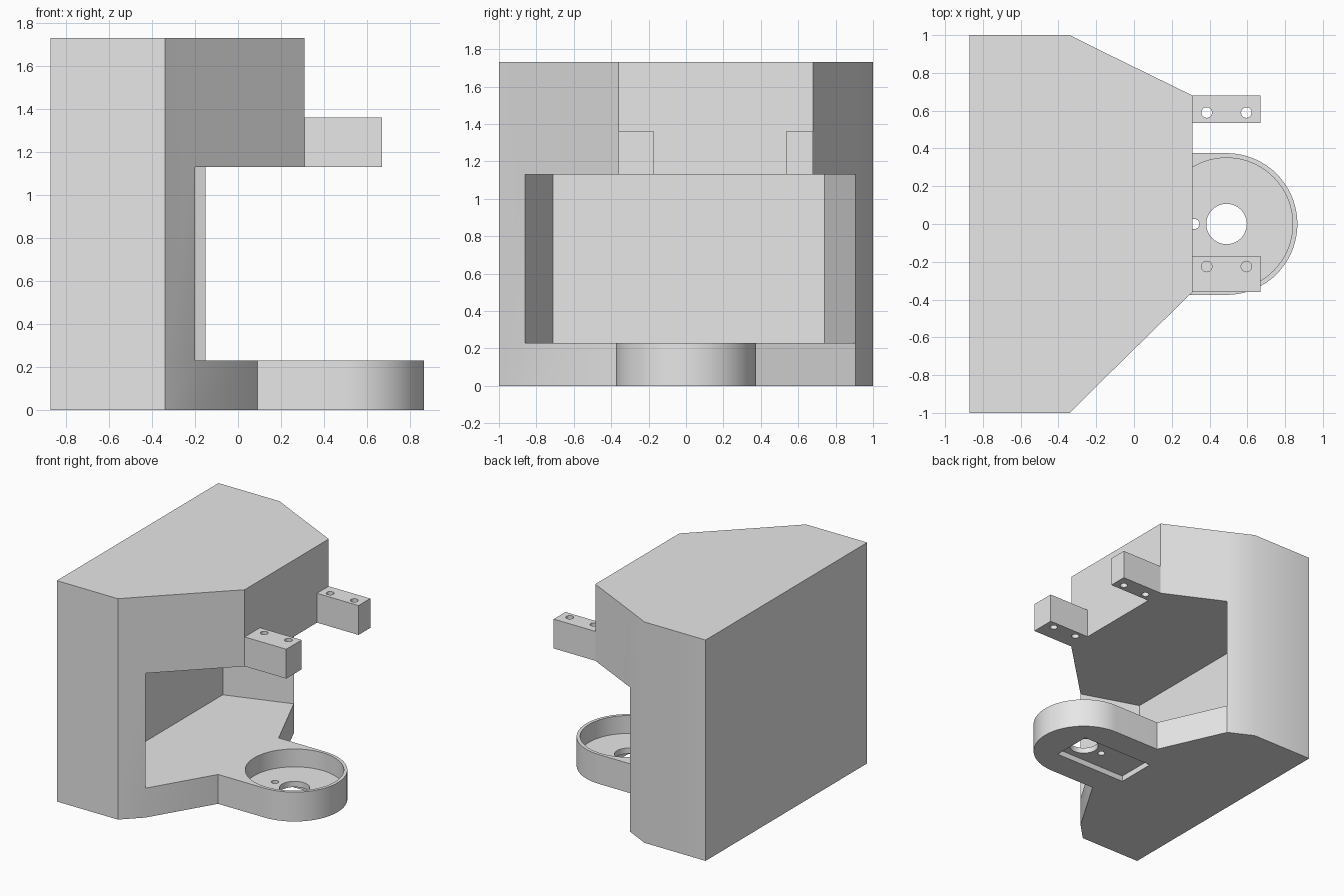
import bpy, bmesh, math

cube = bpy.data.objects.get("Cube")
if cube:
    bpy.data.objects.remove(cube, do_unlink=True)

grey = bpy.data.materials.new("plain_grey")
grey.use_nodes = True
grey.diffuse_color = (0.8, 0.8, 0.8, 1)
grey.node_tree.nodes["Principled BSDF"].inputs["Base Color"].default_value = (0.8, 0.8, 0.8, 1)


def add_faces(bm, rings):
    """Add each ring of 3D points as one face."""
    for ring in rings:
        bm.faces.new([bm.verts.new(p) for p in ring])


def lift(outline, z):
    return [(x, y, z) for x, y in outline]


def walls(outline, z0, z1):
    """Vertical quads round a closed outline."""
    pairs = zip(outline, outline[1:] + outline[:1])
    return [[(*a, z0), (*b, z0), (*b, z1), (*a, z1)] for a, b in pairs]


def make(name, rings):
    bm = bmesh.new()
    add_faces(bm, rings)
    bmesh.ops.remove_doubles(bm, verts=bm.verts, dist=0.0001)
    bmesh.ops.recalc_face_normals(bm, faces=bm.faces)
    mesh = bpy.data.meshes.new(name)
    bm.to_mesh(mesh)
    bm.free()
    mesh.materials.append(grey)
    obj = bpy.data.objects.new(name, mesh)
    bpy.context.collection.objects.link(obj)
    return obj


def prism(name, outline, z0, z1):
    return make(name, [lift(outline, z0), lift(outline, z1)] + walls(outline, z0, z1))


def box(x0, x1, y0, y1):
    return [(x0, y0), (x1, y0), (x1, y1), (x0, y1)]


def arc(x, y, r, start, end, n):
    steps = [math.radians(start + (end - start) * i / n) for i in range(n + 1)]
    return [(x + r * math.cos(a), y + r * math.sin(a)) for a in steps]


def circle(x, y, r, n=48):
    return arc(x, y, r, 0, 360, n)[:-1]


def activate(obj):
    bpy.ops.object.select_all(action='DESELECT')
    obj.select_set(True)
    bpy.context.view_layer.objects.active = obj


def cut(obj, outline, z0, z1):
    """Subtract a prism and discard the cutter."""
    cutter = prism("cutter", outline, z0, z1)
    cutter.hide_render = True
    mod = obj.modifiers.new("cut", 'BOOLEAN')
    mod.operation = 'DIFFERENCE'
    mod.solver = 'EXACT'
    mod.object = cutter
    activate(obj)
    bpy.ops.object.modifier_apply(modifier=mod.name)
    bpy.data.objects.remove(cutter, do_unlink=True)


def finish(obj):
    activate(obj)
    bpy.ops.object.shade_smooth_by_angle(angle=math.radians(30))


# Housing levels: floor, open pocket, overhanging head
FLOOR, CEILING, TOP = 0.23, 1.13, 1.73
CUP_X, CUP_R = 0.49, 0.375

# Outline shared by every level, split at the mouth of the pocket
shell = [(-0.15, 0.905), (-0.34, 1), (-0.87, 1), (-0.87, -1), (-0.34, -1), (-0.2, -0.86)]
mouth = [shell[-1], shell[0]]
arm = [(0.09, -CUP_R)] + arc(CUP_X, 0, CUP_R, -90, 90, 48) + [(0.09, CUP_R)]
pocket = [(-0.65, -0.71), (-0.65, 0.74)]
head = [(0.31, -0.36), (0.31, 0.68)]


def ledge(front):
    """Horizontal face between the pocket wall and a front outline."""
    return [mouth[0]] + front + [mouth[1]] + pocket[::-1]


housing = make("housing",
               walls(shell + arm, 0, FLOOR)
               + walls(shell + pocket, FLOOR, CEILING)
               + walls(shell + head, CEILING, TOP)
               + [lift(shell + arm, 0), lift(ledge(arm), FLOOR),
                  lift(ledge(head), CEILING), lift(shell + head, TOP)])

# Round cup, underside slot and the holes joining them
cut(housing, circle(CUP_X, 0, 0.35, 96), 0.09, 0.4)
cut(housing, box(-0.02, 0.61, -0.16, 0.16), -0.1, 0.045)
cut(housing, circle(CUP_X, 0, 0.107), -0.05, 0.2)
cut(housing, circle(0.32, 0, 0.027, 24), -0.05, 0.2)
finish(housing)

# Two drilled mounting lugs on the head
for name, y0, y1, hole_y in (("front_lug", -0.36, -0.17, -0.225),
                             ("back_lug", 0.535, 0.68, 0.59)):
    lug = prism(name, box(0.31, 0.67, y0, y1), CEILING, 1.36)
    for hole_x in (0.385, 0.595):
        cut(lug, circle(hole_x, hole_y, 0.028, 24), 1, 1.5)
    finish(lug)
